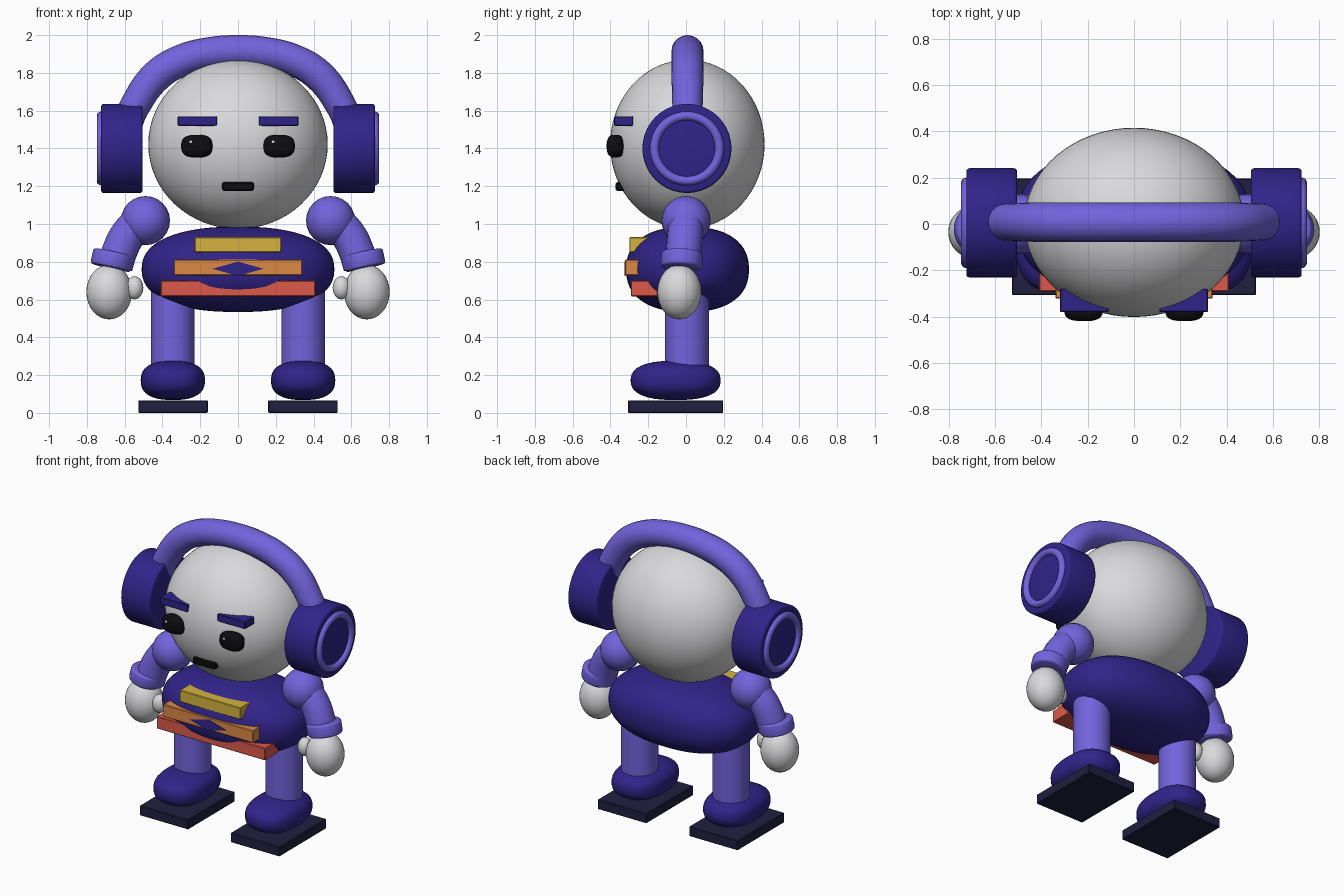
import bpy, bmesh, math
from mathutils import Vector, Matrix

if "Cube" in bpy.data.objects:
    bpy.data.objects.remove(bpy.data.objects["Cube"], do_unlink=True)


def material(name, r, g, b):
    m = bpy.data.materials.new(name)
    m.use_nodes = True
    m.diffuse_color = (r, g, b, 1)
    m.node_tree.nodes["Principled BSDF"].inputs["Base Color"].default_value = (r, g, b, 1)
    return m


NAVY = material("deep blue", 0.03, 0.017, 0.25)
VIOLET = material("violet", 0.17, 0.125, 0.72)
WHITE = material("pale grey", 0.7, 0.7, 0.72)
YELLOW = material("yellow", 0.66, 0.45, 0.05)
ORANGE = material("orange", 0.72, 0.25, 0.06)
RED = material("coral red", 0.72, 0.1, 0.07)
BLACK = material("black", 0.004, 0.004, 0.005)
SOLE = material("dark slate", 0.015, 0.014, 0.05)
GLINT = material("white", 0.9, 0.9, 0.9)


def finish(bm, name, mat, smooth=True):
    bmesh.ops.recalc_face_normals(bm, faces=bm.faces[:])
    mesh = bpy.data.meshes.new(name)
    bm.to_mesh(mesh)
    bm.free()
    mesh.materials.append(mat)
    ob = bpy.data.objects.new(name, mesh)
    bpy.context.collection.objects.link(ob)
    if smooth:
        for o in bpy.context.selected_objects:
            o.select_set(False)
        ob.select_set(True)
        bpy.context.view_layer.objects.active = ob
        bpy.ops.object.shade_smooth_by_angle(angle=math.radians(40))
    return ob


def blob(name, mat, centre, radii, power=2.0, segments=48):
    """Ellipsoid; a power above two makes it boxier."""
    bm = bmesh.new()
    bmesh.ops.create_uvsphere(bm, u_segments=segments, v_segments=segments // 2, radius=1)
    for v in bm.verts:
        size = sum(abs(c) ** power for c in v.co) ** (1 / power)
        v.co = Vector(c / size * r + o for c, r, o in zip(v.co, radii, centre))
    return finish(bm, name, mat)


def box(name, mat, low, high, bevel=0.004):
    bm = bmesh.new()
    bmesh.ops.create_cube(bm, size=1)
    for v in bm.verts:
        v.co = Vector(a + (b - a) * (c + 0.5) for c, a, b in zip(v.co, low, high))
    bmesh.ops.bevel(bm, geom=bm.edges[:], offset=bevel, segments=1, affect='EDGES')
    return finish(bm, name, mat, smooth=False)


def rod(name, mat, start, end, radius, bevel=0.0):
    start, end = Vector(start), Vector(end)
    axis = end - start
    bm = bmesh.new()
    place = Matrix.Translation((start + end) / 2) @ axis.to_track_quat('Z', 'Y').to_matrix().to_4x4()
    bmesh.ops.create_cone(bm, cap_ends=True, segments=40, radius1=radius, radius2=radius,
                          depth=axis.length, matrix=place)
    if bevel:
        rims = [e for e in bm.edges if any(len(f.verts) > 4 for f in e.link_faces)]
        bmesh.ops.bevel(bm, geom=rims, offset=bevel, segments=3, profile=0.5, affect='EDGES')
    return finish(bm, name, mat)


def tube(name, mat, points, radius):
    """Round tube along (position, thickness) points."""
    curve = bpy.data.curves.new(name, 'CURVE')
    curve.dimensions = '3D'
    curve.bevel_depth, curve.bevel_resolution = radius, 8
    curve.resolution_u, curve.use_fill_caps = 10, True
    line = curve.splines.new('BEZIER')
    line.bezier_points.add(len(points) - 1)
    for p, (co, thick) in zip(line.bezier_points, points):
        p.co, p.radius = co, thick
        p.handle_left_type = p.handle_right_type = 'AUTO'
    line.use_smooth = True
    curve.materials.append(mat)
    ob = bpy.data.objects.new(name, curve)
    bpy.context.collection.objects.link(ob)
    return ob


def ring(name, mat, centre, major, minor):
    """Torus whose axis runs along x."""
    bm = bmesh.new()
    circle = bmesh.ops.create_circle(bm, segments=14, radius=minor)["verts"]
    bmesh.ops.translate(bm, verts=circle, vec=(0, major, 0))
    spin = Matrix.Rotation(math.pi / 2, 4, 'Z')
    # the section lies in the x-y plane, so it sweeps round x
    bmesh.ops.spin(bm, geom=bm.edges[:] + bm.verts[:], cent=(0, 0, 0), axis=(1, 0, 0),
                   angle=math.tau, steps=48, use_duplicate=False)
    bmesh.ops.remove_doubles(bm, verts=bm.verts[:], dist=0.0005)
    bmesh.ops.translate(bm, verts=bm.verts[:], vec=centre)
    return finish(bm, name, mat)


# head and mouth
blob("head", WHITE, (0, 0.007, 1.422), (0.475, 0.409, 0.448), segments=64)
box("mouth", BLACK, (-0.085, -0.372, 1.175), (0.085, -0.3, 1.222), 0.008)

# headband arching over the head
half = [((0.6, 1.45), 0.9), ((0.577, 1.55), 0.92), ((0.54, 1.635), 0.95),
        ((0.43, 1.785), 1), ((0.3, 1.865), 1), ((0.15, 1.904), 1)]
side = [((x, 0.008, z), t) for (x, z), t in half]
other = [((-x, y, z), t) for (x, y, z), t in reversed(side)]
tube("headband", VIOLET, side + [((0, 0.008, 1.915), 1)] + other, 0.085)

# torso with its chest stripes
blob("torso", NAVY, (0, 0.008, 0.76), (0.51, 0.325, 0.226), 2.35, 64)
box("top_stripe", YELLOW, (-0.23, -0.3, 0.85), (0.23, -0.18, 0.93))
box("middle_stripe", ORANGE, (-0.34, -0.322, 0.728), (0.34, -0.18, 0.812))
box("bottom_stripe", RED, (-0.41, -0.292, 0.617), (0.41, -0.15, 0.7))

# diamond badge on the middle stripe
bm = bmesh.new()
bmesh.ops.create_cone(bm, cap_ends=True, segments=4, radius1=1, radius2=1, depth=0.006)
for v in bm.verts:
    v.co = Vector((v.co.x * 0.135, -0.322 + v.co.z, 0.763 + v.co.y * 0.038))
finish(bm, "diamond_badge", NAVY, smooth=False)

for s, label in ((1, "left"), (-1, "right")):
    def at(x, y, z):
        return (s * x, y, z)

    # face
    blob(label + "_eye", BLACK, at(0.218, -0.374, 1.412), (0.083, 0.046, 0.06), 2.8, 32)
    blob(label + "_eye_glint", GLINT, (s * 0.218 - 0.031, -0.412, 1.434), (0.011, 0.008, 0.009), 2, 12)
    x0, x1 = sorted((s * 0.11, s * 0.32))
    box(label + "_eyebrow", NAVY, (x0, -0.38, 1.52), (x1, -0.28, 1.57))

    # headphones
    rod(label + "_ear_cup", NAVY, at(0.505, 0.005, 1.4), at(0.725, 0.005, 1.4), 0.236, 0.014)
    ring(label + "_ear_ring", VIOLET, at(0.724, 0.005, 1.4), 0.172, 0.024)

    # arm
    blob(label + "_shoulder", VIOLET, at(0.49, 0, 1.018), (0.13, 0.13, 0.13), 2, 24)
    arm = [((0.52, 0, 1.01), 1), ((0.585, -0.005, 0.94), 1), ((0.625, -0.012, 0.86), 1),
           ((0.65, -0.018, 0.78), 1)]
    tube(label + "_arm", VIOLET, [(at(*p), t) for p, t in arm], 0.094)
    rod(label + "_cuff", VIOLET, at(0.657, -0.02, 0.85), at(0.675, -0.024, 0.768), 0.11, 0.014)
    blob(label + "_hand", WHITE, at(0.682, -0.035, 0.64), (0.121, 0.117, 0.145), 2, 32)
    blob(label + "_thumb", WHITE, at(0.548, -0.06, 0.662), (0.047, 0.047, 0.062), 2, 16)

    # leg and shoe
    rod(label + "_leg", VIOLET, at(0.345, 0.005, 0.18), at(0.345, 0.005, 0.7), 0.116)
    blob(label + "_shoe", NAVY, at(0.345, -0.055, 0.172), (0.17, 0.238, 0.104), 2.5, 40)
    x0, x1 = sorted((s * 0.16, s * 0.528))
    box(label + "_sole", SOLE, (x0, -0.307, 0), (x1, 0.197, 0.066))
